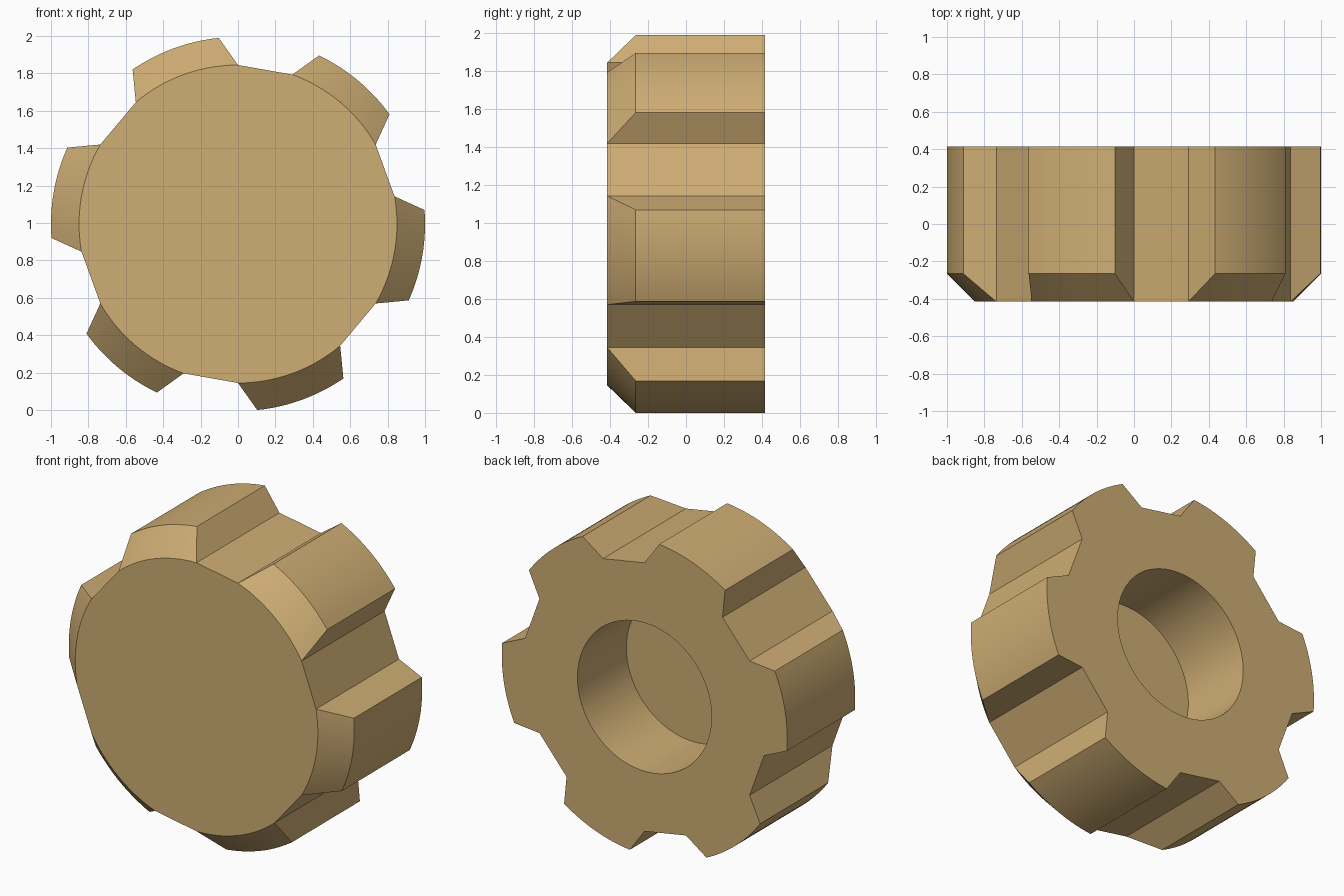
import bpy, bmesh, math

if "Cube" in bpy.data.objects:
    bpy.data.objects.remove(bpy.data.objects["Cube"])

R_OUT, R_IN, R_BORE = 1.0, 0.85, 0.47
FRONT, BEVEL, BACK = -0.415, -0.265, 0.415
BORE_FLOOR = BACK - 0.49
CZ = 0.995
TEETH, ARC, CHORD = 6, 14, 5


def polar(r, deg):
    a = math.radians(deg)
    return (r * math.cos(a), r * math.sin(a))


def profile(tooth_r, start, end):
    """Closed outline: a straight groove floor, then a curved tooth, repeated."""
    pts = []
    for k in range(TEETH):
        base = 10 + 60 * k
        a, b = polar(R_IN, base), polar(R_IN, base + 20)
        for i in range(CHORD + 1):
            t = i / CHORD
            pts.append((a[0] + (b[0] - a[0]) * t, a[1] + (b[1] - a[1]) * t))
        for i in range(ARC + 1):
            pts.append(polar(tooth_r, base + start + (end - start) * i / ARC))
    return pts


outer = profile(R_OUT, 25.9, 54.3)     # full tooth outline
face = profile(R_IN, 20, 60)           # bevelled front outline
bore = [polar(R_BORE, math.degrees(math.atan2(z, x))) for x, z in outer]

bm = bmesh.new()


def ring(pts, y):
    return [bm.verts.new((x, y, z + CZ)) for x, z in pts]


# Front face, bevel, toothed sides, back face, bore wall, bore floor
rings = [ring(face, FRONT), ring(outer, BEVEL), ring(outer, BACK),
         ring(bore, BACK), ring(bore, BORE_FLOOR)]
n = len(outer)
for r0, r1 in zip(rings, rings[1:]):
    for i in range(n):
        j = (i + 1) % n
        bm.faces.new((r0[i], r0[j], r1[j], r1[i]))
bm.faces.new(rings[0])
bm.faces.new(rings[-1])
bmesh.ops.remove_doubles(bm, verts=bm.verts[:], dist=1e-5)
bmesh.ops.recalc_face_normals(bm, faces=bm.faces[:])

mesh = bpy.data.meshes.new("grip_knob")
bm.to_mesh(mesh)
bm.free()
knob = bpy.data.objects.new("grip_knob", mesh)
bpy.context.collection.objects.link(knob)

tan = bpy.data.materials.new("tan")
tan.diffuse_color = (0.62, 0.42, 0.175, 1)
tan.use_nodes = True
tan.node_tree.nodes["Principled BSDF"].inputs["Base Color"].default_value = tan.diffuse_color
mesh.materials.append(tan)

# Smooth curved walls, crisp edges
bpy.context.view_layer.objects.active = knob
knob.select_set(True)
bpy.ops.object.shade_smooth_by_angle(angle=math.radians(20))
